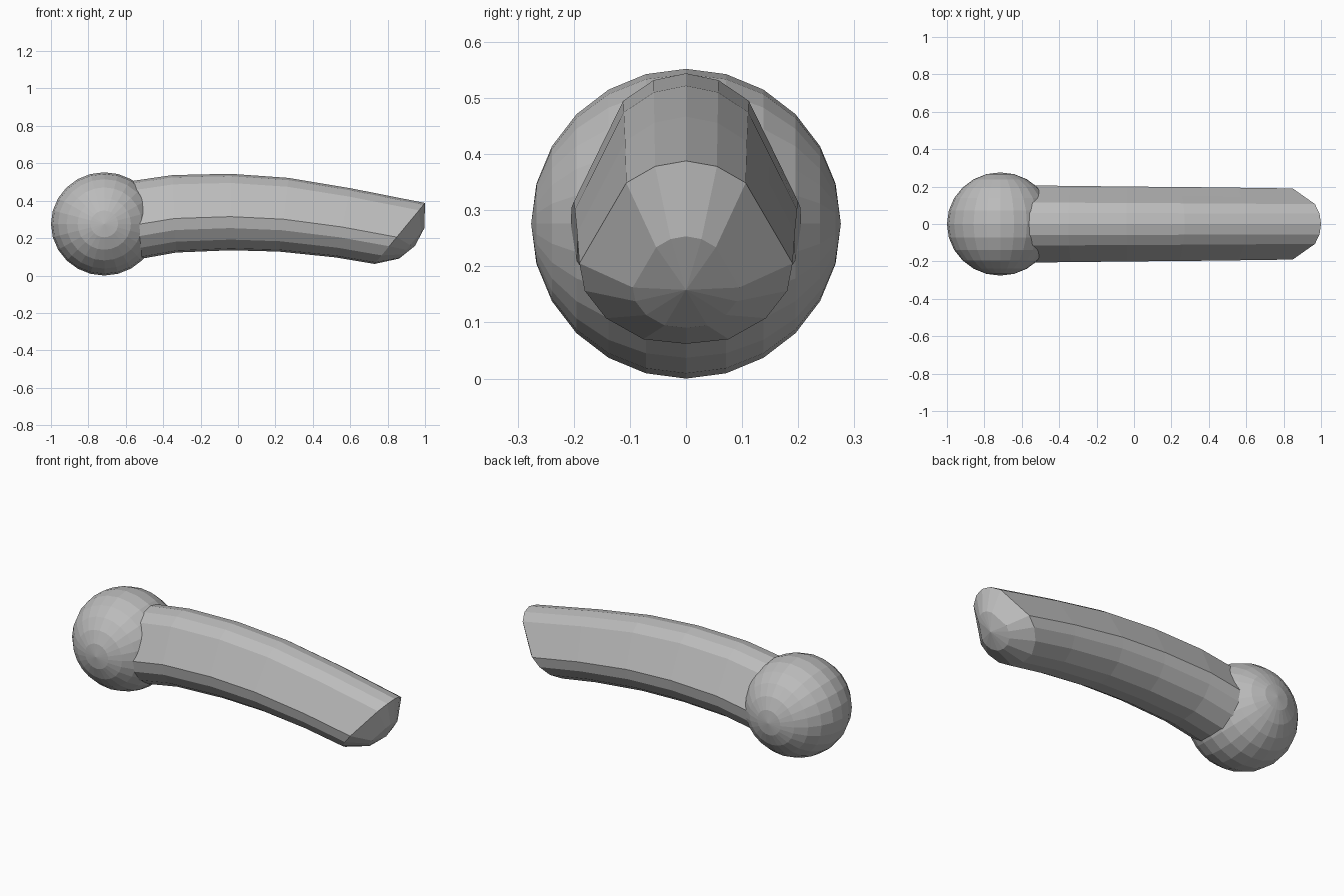
import bpy
import bmesh
from math import radians
from mathutils import Matrix, Vector

cube = bpy.data.objects.get("Cube")
if cube:
    bpy.data.objects.remove(cube, do_unlink=True)

GREY = (0.5, 0.5, 0.5, 1)
grey = bpy.data.materials.new("plain grey")
grey.use_nodes = True
grey.diffuse_color = GREY
grey.node_tree.nodes["Principled BSDF"].inputs["Base Color"].default_value = GREY


def finish(bm, name):
    """Turn a bmesh into a flat shaded object."""
    bmesh.ops.recalc_face_normals(bm, faces=bm.faces)
    mesh = bpy.data.meshes.new(name)
    bm.to_mesh(mesh)
    bm.free()
    mesh.materials.append(grey)
    obj = bpy.data.objects.new(name, mesh)
    bpy.context.collection.objects.link(obj)
    return obj


# Round ball, poles pointing front and back
bm = bmesh.new()
bmesh.ops.create_uvsphere(
    bm, u_segments=24, v_segments=12, radius=1,
    matrix=Matrix.Translation((-0.715, 0, 0.276))
    @ Matrix.Diagonal((0.285, 0.276, 0.276, 1))
    @ Matrix.Rotation(radians(90), 4, "X"))
finish(bm, "ball_end")

# Shaft cross-section: (half width, fraction from top to bottom)
half = [(0, 0), (0.058, 0.03), (0.112, 0.12), (0.152, 0.32), (0.2, 0.56),
        (0.19, 0.71), (0.15, 0.86), (0.08, 0.975), (0, 1)]
section = half + [(-y, t) for y, t in half[-2:0:-1]]

# Stations along the bend: top x, top z, bottom x, bottom z, width scale
stations = [(-0.64, 0.495, -0.60, 0.075, 1.03),
            (-0.35, 0.537, -0.33, 0.123, 1.02),
            (-0.04, 0.544, -0.04, 0.135, 1.0),
            (0.27, 0.522, 0.22, 0.128, 0.99),
            (0.60, 0.467, 0.52, 0.097, 0.97),
            (1.00, 0.388, 0.73, 0.062, 0.95)]

bm = bmesh.new()
rings = []
for tx, tz, bx, bz, scale in stations:
    top, bottom = Vector((tx, 0, tz)), Vector((bx, 0, bz))
    rings.append([bm.verts.new(top.lerp(bottom, t) + Vector((0, y * scale, 0)))
                  for y, t in section])

# Slanted, bulging tip
tx, tz, bx, bz, _ = stations[-1]
middle = Vector(((tx + bx) / 2, 0, (tz + bz) / 2))
outward = Vector((tz - bz, 0, bx - tx)).normalized()
rings.append([bm.verts.new(middle.lerp(v.co, 0.5) + outward * 0.083)
              for v in rings[-1]])
peak = bm.verts.new(middle + outward * 0.105)

n = len(section)
for a, b in zip(rings, rings[1:]):
    for i in range(n):
        j = (i + 1) % n
        bm.faces.new((a[i], a[j], b[j], b[i]))
for i in range(n):
    bm.faces.new((rings[-1][i], rings[-1][(i + 1) % n], peak))
bm.faces.new(rings[0])
finish(bm, "curved_shaft")
